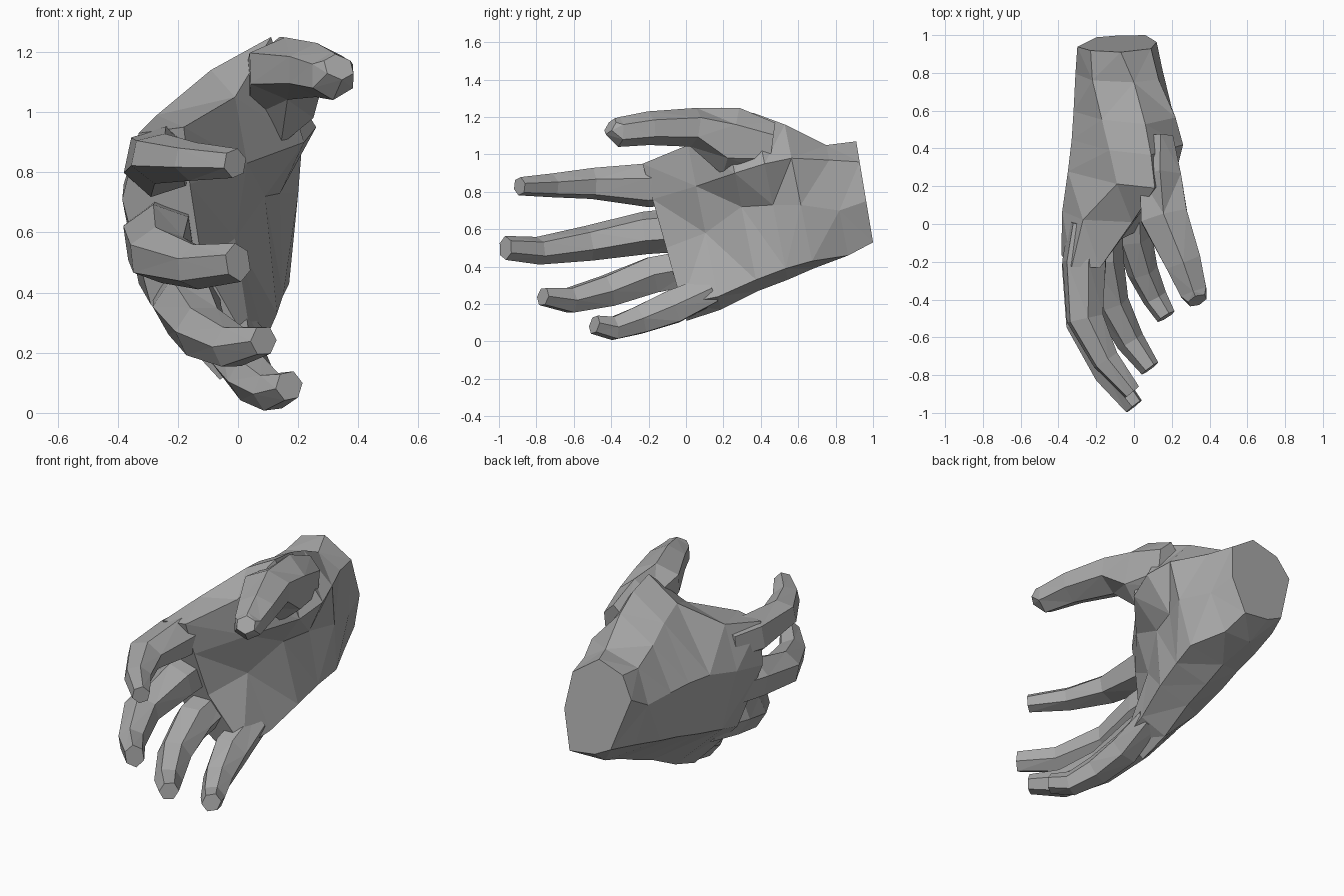
import bpy, bmesh, math
from mathutils import Vector

if "Cube" in bpy.data.objects:
    bpy.data.objects.remove(bpy.data.objects["Cube"], do_unlink=True)

grey = bpy.data.materials.new("plain grey")
grey.use_nodes = True
grey.diffuse_color = (0.4, 0.4, 0.4, 1)
grey.node_tree.nodes["Principled BSDF"].inputs["Base Color"].default_value = (0.4, 0.4, 0.4, 1)


def loft(name, rings):
    """Skin a row of equal rings into a closed, flat-shaded part."""
    bm = bmesh.new()
    rows = [[bm.verts.new(p) for p in ring] for ring in rings]
    n = len(rows[0])
    for a, b in zip(rows, rows[1:]):
        for i in range(n):
            j = (i + 1) % n
            bm.faces.new((a[i], a[j], b[j], b[i]))
    bm.faces.new(rows[0])
    bm.faces.new(rows[-1])
    bmesh.ops.triangulate(bm, faces=bm.faces[:])
    bmesh.ops.recalc_face_normals(bm, faces=bm.faces[:])
    mesh = bpy.data.meshes.new(name)
    bm.to_mesh(mesh)
    bm.free()
    mesh.materials.append(grey)
    obj = bpy.data.objects.new(name, mesh)
    bpy.context.collection.objects.link(obj)


def digit(name, roll, path, sides=6):
    """Loft a finger along (x, y, z, depth, width) joints, rolled about its path."""
    pts = [Vector(p[:3]) for p in path]
    c, s = math.cos(math.radians(roll)), math.sin(math.radians(roll))
    rings = []
    for i, (centre, p) in enumerate(zip(pts, path)):
        t = (pts[min(i + 1, len(pts) - 1)] - pts[max(i - 1, 0)]).normalized()
        up = Vector((0, 0, 1))
        up = (up - t * up.dot(t)).normalized()
        side = t.cross(up)
        up, side = up * c + side * s, side * c - up * s
        angles = [math.tau * (k + 0.5) / sides for k in range(sides)]
        rings.append([centre + side * p[3] * 1.1 * math.cos(a) + up * p[4] * math.sin(a)
                      for a in angles])
    loft(name, rings)


# Palm sections from wrist to knuckles: y at mid height, slant, then (x, z)
# points running top, back of hand, little-finger edge, palm side.
# The middle sections swell upward and inward into the root of the thumb.
sections = [
    (0.955, 0.167, [(-0.07, 1.07), (-0.23, 1.02), (-0.30, 0.90), (-0.20, 0.60),
                    (-0.10, 0.55), (0.06, 0.53), (0.12, 0.75), (0.09, 0.96)]),
    (0.80, 0.20, [(0.00, 1.05), (-0.22, 1.00), (-0.31, 0.82), (-0.26, 0.59),
                  (-0.08, 0.46), (0.09, 0.46), (0.15, 0.70), (0.13, 0.97)]),
    (0.60, 0.20, [(0.06, 1.16), (-0.17, 1.04), (-0.32, 0.82), (-0.29, 0.55),
                  (-0.05, 0.39), (0.17, 0.43), (0.20, 0.73), (0.22, 0.98)]),
    (0.45, 0.20, [(0.09, 1.22), (-0.13, 1.10), (-0.33, 0.82), (-0.30, 0.52),
                  (-0.05, 0.33), (0.15, 0.39), (0.14, 0.73), (0.26, 0.95)]),
    (0.28, 0.20, [(0.11, 1.25), (-0.09, 1.14), (-0.35, 0.81), (-0.32, 0.48),
                  (-0.05, 0.27), (0.13, 0.33), (0.09, 0.72), (0.22, 0.90)]),
    (0.06, 0.20, [(-0.01, 1.05), (-0.27, 0.99), (-0.38, 0.76), (-0.33, 0.43),
                  (-0.06, 0.17), (0.09, 0.24), (-0.01, 0.58), (0.03, 0.83)]),
    (-0.19, 0.28, [(-0.18, 0.95), (-0.33, 0.93), (-0.385, 0.71), (-0.29, 0.36),
                   (-0.06, 0.11), (0.05, 0.20), (-0.12, 0.50), (-0.16, 0.76)]),
]
loft("palm", [[(x, y + k * (0.8 - z), z) for x, z in pts] for y, k, pts in sections])

# Thumb growing out of the swollen side of the palm
digit("thumb", 0, [
    (0.14, 0.46, 1.04, 0.07, 0.13), (0.14, 0.24, 1.07, 0.115, 0.185),
    (0.16, 0.04, 1.145, 0.13, 0.105), (0.26, -0.20, 1.14, 0.10, 0.09),
    (0.315, -0.36, 1.12, 0.075, 0.08), (0.335, -0.405, 1.15, 0.05, 0.05)])

# Four curled fingers, broad at the knuckles so that they meet at the webs,
# each rolled to follow the arch of the knuckles
digit("index_finger", -12, [
    (-0.24, 0.00, 0.85, 0.10, 0.11), (-0.265, -0.20, 0.835, 0.11, 0.12),
    (-0.26, -0.50, 0.845, 0.095, 0.085), (-0.15, -0.72, 0.835, 0.07, 0.065),
    (-0.01, -0.89, 0.83, 0.045, 0.05)])
digit("middle_finger", 8, [
    (-0.25, 0.00, 0.60, 0.10, 0.12), (-0.265, -0.22, 0.58, 0.115, 0.115),
    (-0.265, -0.52, 0.525, 0.095, 0.095), (-0.14, -0.79, 0.485, 0.07, 0.075),
    (0.00, -0.965, 0.50, 0.05, 0.065)])
digit("ring_finger", 30, [
    (-0.17, 0.06, 0.40, 0.10, 0.11), (-0.17, -0.18, 0.355, 0.105, 0.11),
    (-0.12, -0.42, 0.27, 0.085, 0.095), (-0.02, -0.62, 0.22, 0.07, 0.075),
    (0.085, -0.765, 0.24, 0.05, 0.05)])
digit("little_finger", 38, [
    (0.00, 0.14, 0.28, 0.07, 0.09), (0.00, -0.07, 0.185, 0.085, 0.105),
    (0.045, -0.25, 0.115, 0.075, 0.085), (0.11, -0.39, 0.07, 0.06, 0.07),
    (0.17, -0.49, 0.09, 0.05, 0.05)])
